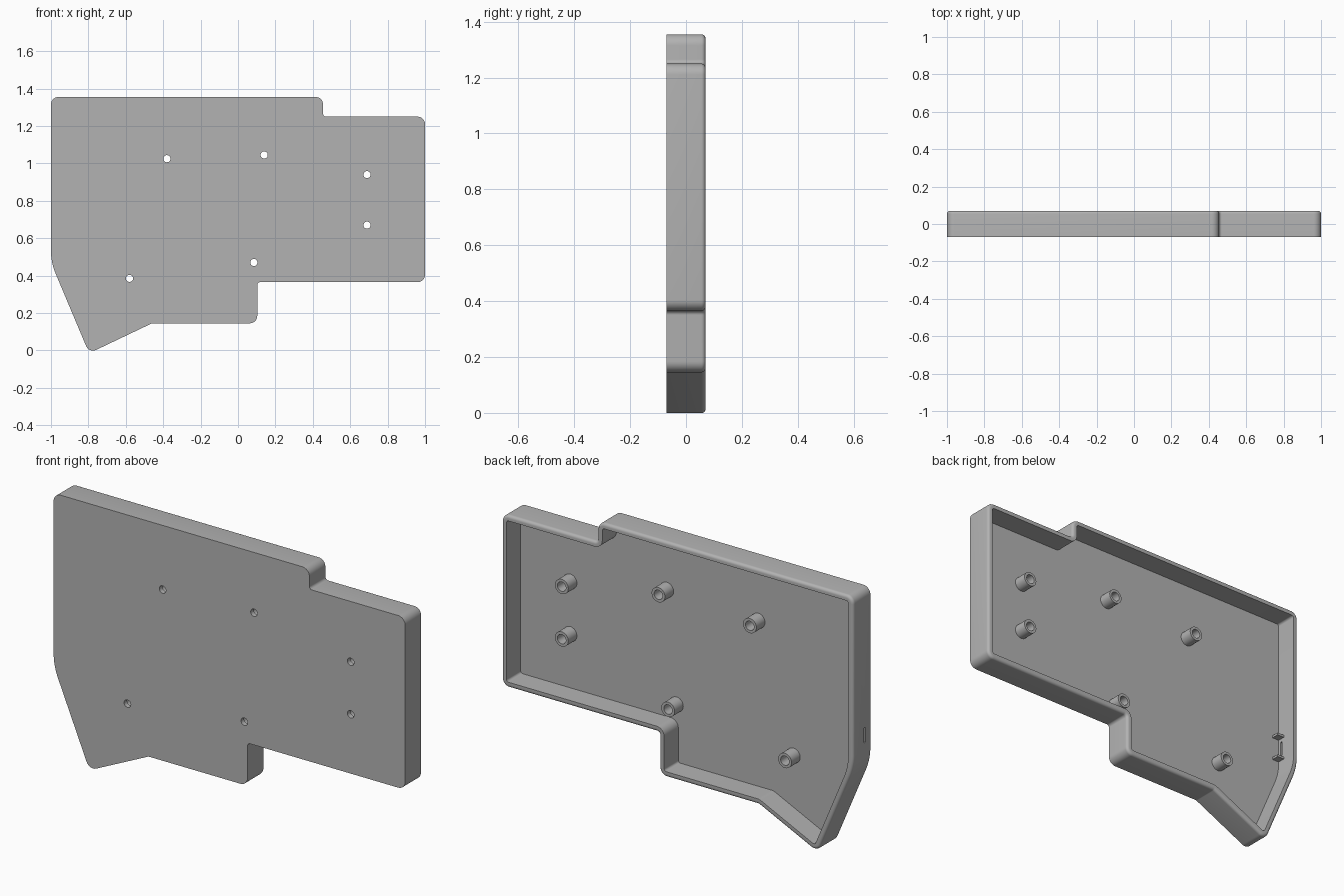
import bpy
import bmesh
import math
from mathutils import Vector

cube = bpy.data.objects.get("Cube")
if cube:
    bpy.data.objects.remove(cube, do_unlink=True)

FRONT, FLOOR, BACK = -0.07, -0.045, 0.07
WALL, RIM = 0.028, 0.015

grey = bpy.data.materials.new("plain grey")
grey.use_nodes = True
colour = (0.45, 0.45, 0.45, 1)
grey.diffuse_color = colour
grey.node_tree.nodes["Principled BSDF"].inputs["Base Color"].default_value = colour

# Case outline: x, z, corner radius (anticlockwise seen from the front)
OUTLINE = [
    (-1, 1.355, 0.04), (-1, 0.47, 0.32), (-0.796, -0.015, 0.04),
    (-0.46, 0.145, 0.02), (0.103, 0.145, 0.04), (0.103, 0.365, 0.015),
    (1, 0.365, 0.04), (1, 1.25, 0.04), (0.455, 1.25, 0.015), (0.455, 1.355, 0.04),
]
# Screw positions: x, z
SCREWS = [(-0.38, 1.025), (0.14, 1.045), (0.69, 0.94),
          (0.69, 0.67), (0.085, 0.47), (-0.58, 0.385)]
SLOT_Z = 0.61


def outline_ring(inset, y, steps=8):
    """Rounded outline moved inwards by inset, at depth y."""
    ring = []
    for i, (x, z, r) in enumerate(OUTLINE):
        p = Vector((x, z))
        before = (p - Vector(OUTLINE[i - 1][:2])).normalized()
        after = (Vector(OUTLINE[(i + 1) % len(OUTLINE)][:2]) - p).normalized()
        n1 = Vector((-before.y, before.x))
        n2 = Vector((-after.y, after.x))
        side = 1 if before.x * after.y - before.y * after.x > 0 else -1
        mitre = (n1 + n2) / (1 + n1.dot(n2))
        centre = p + mitre * r * side
        radius = r - inset * side
        a1 = math.atan2(-n1.y * side, -n1.x * side)
        turn = side * math.acos(max(-1, min(1, n1.dot(n2))))
        for k in range(steps + 1):
            a = a1 + turn * k / steps
            ring.append((centre.x + radius * math.cos(a), y,
                         centre.y + radius * math.sin(a)))
    return ring


def circle(x, z, r, y, n=32):
    return [(x + r * math.cos(math.tau * k / n), y, z + r * math.sin(math.tau * k / n))
            for k in range(n)]


def loft(name, rings, closed=False):
    """Skin a list of rings; cap the ends or join the last ring to the first."""
    bm = bmesh.new()
    loops = [[bm.verts.new(v) for v in ring] for ring in rings]
    pairs = list(zip(loops, loops[1:]))
    if closed:
        pairs.append((loops[-1], loops[0]))
    else:
        bm.faces.new(loops[0])
        bm.faces.new(loops[-1])
    n = len(loops[0])
    for a, b in pairs:
        for k in range(n):
            m = (k + 1) % n
            bm.faces.new((a[k], a[m], b[m], b[k]))
    bmesh.ops.recalc_face_normals(bm, faces=bm.faces)
    mesh = bpy.data.meshes.new(name)
    bm.to_mesh(mesh)
    bm.free()
    mesh.materials.append(grey)
    ob = bpy.data.objects.new(name, mesh)
    bpy.context.collection.objects.link(ob)
    return ob


def box(name, low, high):
    corners = [(low[0], low[2]), (high[0], low[2]), (high[0], high[2]), (low[0], high[2])]
    return loft(name, [[(x, y, z) for x, z in corners] for y in (low[1], high[1])])


def select(ob):
    bpy.ops.object.select_all(action="DESELECT")
    ob.select_set(True)
    bpy.context.view_layer.objects.active = ob


def smooth(ob):
    select(ob)
    bpy.ops.object.shade_smooth_by_angle(angle=math.radians(35))


def cut(ob, cutter):
    cutter.hide_render = True
    mod = ob.modifiers.new("cut", "BOOLEAN")
    mod.operation = "DIFFERENCE"
    mod.solver = "EXACT"
    mod.object = cutter
    select(ob)
    bpy.ops.object.modifier_apply(modifier=mod.name)
    bpy.data.objects.remove(cutter, do_unlink=True)


# Tray: sharp front, rounded outer rim, open back
rings = [outline_ring(0, FRONT)]
for k in range(6):
    a = math.pi / 2 * k / 5
    rings.append(outline_ring(RIM * (1 - math.cos(a)), BACK - RIM + RIM * math.sin(a)))
rings += [outline_ring(WALL, BACK), outline_ring(WALL, FLOOR)]
tray = loft("case_tray", rings)

# Screw holes through the floor and the slot in the side wall
for x, z in SCREWS:
    cut(tray, loft("hole_cutter", [circle(x, z, 0.019, y) for y in (-0.1, 0)]))
cut(tray, box("slot_cutter", (-1.05, -0.031, SLOT_Z - 0.038), (-0.95, -0.018, SLOT_Z + 0.038)))
smooth(tray)

# Hollow screw posts
for i, (x, z) in enumerate(SCREWS):
    base, tip = FLOOR - 0.002, 0.025
    post = loft(f"screw_post_{i + 1}", [
        circle(x, z, 0.038, base), circle(x, z, 0.038, tip),
        circle(x, z, 0.024, tip), circle(x, z, 0.024, base)], closed=True)
    smooth(post)

# Small ledges above and below the slot
for name, side in (("upper_ledge", 1), ("lower_ledge", -1)):
    z = SLOT_Z + side * 0.062
    box(name, (-0.98, FLOOR - 0.002, z - 0.006), (-0.932, -0.005, z + 0.006))
